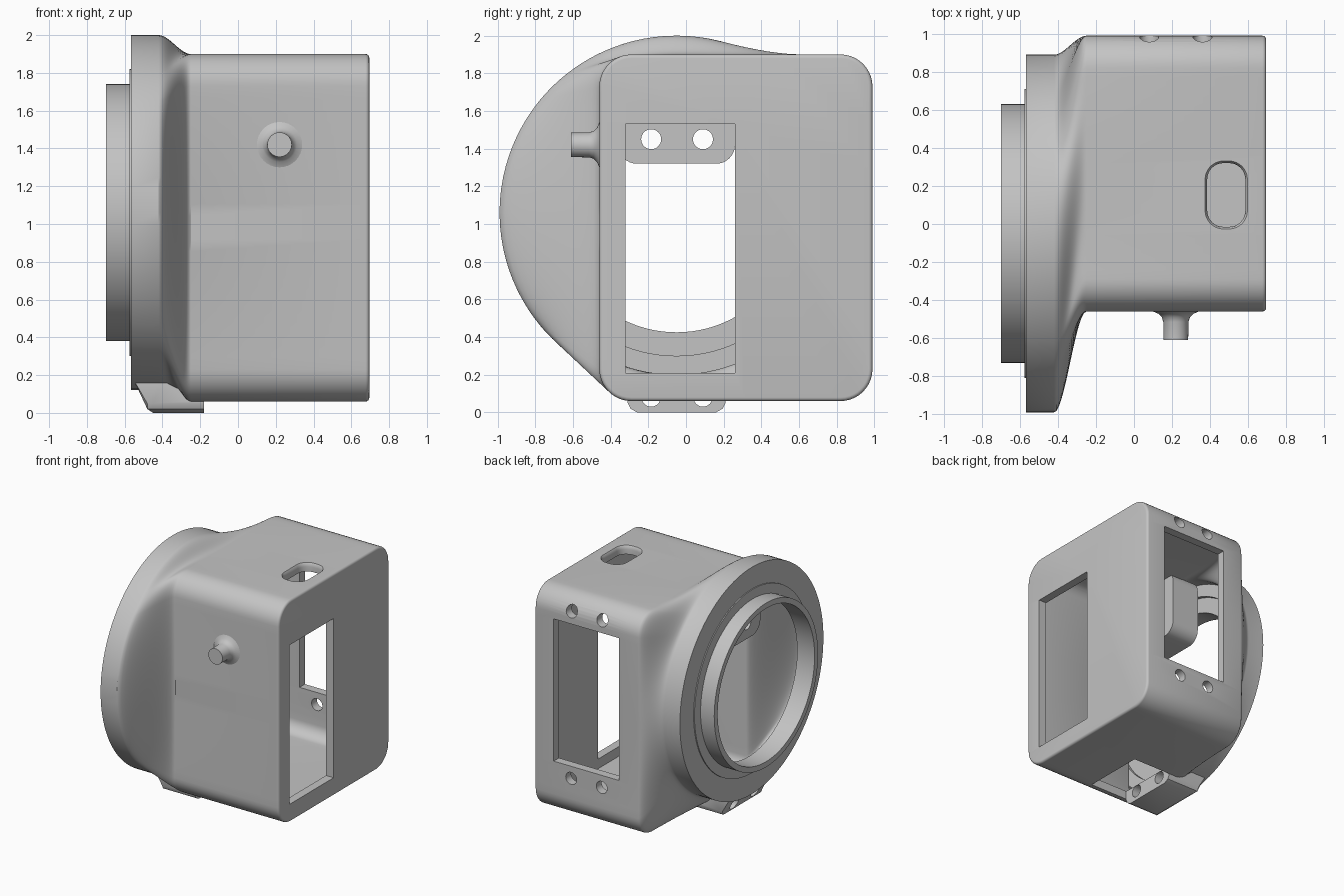
import bpy, bmesh, math
from mathutils import Vector, Matrix

cube = bpy.data.objects.get("Cube")
if cube:
    bpy.data.objects.remove(cube, do_unlink=True)

grey = bpy.data.materials.new("plain grey")
grey.use_nodes = True
colour = (0.55, 0.55, 0.55, 1)
grey.diffuse_color = colour
grey.node_tree.nodes["Principled BSDF"].inputs["Base Color"].default_value = colour

CY, CZ = -0.05, 1.06                      # lens axis
Y0, Y1, Z0, Z1 = -0.46, 0.99, 0.06, 1.90  # box outline
WALL = 0.07


def make_object(name, bm):
    bmesh.ops.recalc_face_normals(bm, faces=bm.faces)
    mesh = bpy.data.meshes.new(name)
    bm.to_mesh(mesh)
    bm.free()
    mesh.materials.append(grey)
    ob = bpy.data.objects.new(name, mesh)
    bpy.context.collection.objects.link(ob)
    return ob


def loft(name, sections):
    """Skin a list of closed loops and cap both ends."""
    bm = bmesh.new()
    loops = [[bm.verts.new(p) for p in s] for s in sections]
    n = len(loops[0])
    for a, b in zip(loops, loops[1:]):
        for i in range(n):
            j = (i + 1) % n
            bm.faces.new((a[i], a[j], b[j], b[i]))
    bm.faces.new(loops[0])
    bm.faces.new(loops[-1])
    return make_object(name, bm)


def rounded(u0, u1, v0, v1, r, steps=8, edge=1):
    """Rounded rectangle outline, with its straight sides split."""
    corners = [(u1 - r, v1 - r), (u0 + r, v1 - r), (u0 + r, v0 + r), (u1 - r, v0 + r)]
    arcs = []
    for k, (u, v) in enumerate(corners):
        arcs.append([Vector((u + r * math.cos((k + i / steps) * math.pi / 2),
                             v + r * math.sin((k + i / steps) * math.pi / 2)))
                     for i in range(steps + 1)])
    pts = []
    for k, arc in enumerate(arcs):
        pts += arc
        nxt = arcs[(k + 1) % 4][0]
        pts += [arc[-1].lerp(nxt, i / edge) for i in range(1, edge)]
    return pts


def cylinder(name, r, centre, axis, depth, segs=32):
    bm = bmesh.new()
    rot = Vector((0, 0, 1)).rotation_difference(Vector(axis)).to_matrix().to_4x4()
    bmesh.ops.create_cone(bm, cap_ends=True, segments=segs, radius1=r, radius2=r,
                          depth=depth, matrix=Matrix.Translation(centre) @ rot)
    return make_object(name, bm)


def block(name, x0, x1, y0, y1, z0, z1):
    return loft(name, [[(x, y0, z0), (x, y1, z0), (x, y1, z1), (x, y0, z1)] for x in (x0, x1)])


def combine(target, tool, operation):
    mod = target.modifiers.new(tool.name, 'BOOLEAN')
    mod.operation, mod.solver, mod.object = operation, 'EXACT', tool
    bpy.context.view_layer.objects.active = target
    bpy.ops.object.modifier_apply(modifier=mod.name)
    bpy.data.objects.remove(tool, do_unlink=True)


# Housing: one skin from the box end over the flange and collar, then back inside
def box_outline(inset):
    return rounded(Y0 + inset, Y1 - inset, Z0 + inset, Z1 - inset,
                   max(0.17 - inset, 0.05), steps=10, edge=24)


# Box corners run to the diagonals of the flange
directions = [Vector(((p.x - (Y0 + Y1) / 2) / (Y1 - Y0),
                      (p.y - (Z0 + Z1) / 2) / (Z1 - Z0))).normalized()
              for p in box_outline(0)]


def circle(r):
    return [Vector((CY, CZ)) + d * r for d in directions]


def at(x, pts):
    return [(x, p.x, p.y) for p in pts]


def blend(x0, x1, disc, box, steps=14):
    out = []
    for i in range(steps + 1):
        t = i / steps
        s = t * t * (3 - 2 * t)
        out.append(at(x0 + (x1 - x0) * t, [a.lerp(b, s) for a, b in zip(disc, box)]))
    return out


outer = [at(-0.70, circle(0.68)), at(-0.575, circle(0.68)), at(-0.575, circle(0.76)),
         at(-0.567, circle(0.76)), at(-0.567, circle(0.94))]
outer += blend(-0.42, -0.25, circle(0.94), box_outline(0))
for k in range(5):
    a = k / 4 * math.pi / 2
    outer.append(at(0.675 + 0.02 * math.sin(a), box_outline(0.02 * (1 - math.cos(a)))))
inner = [at(-0.70, circle(0.635)), at(-0.54, circle(0.635)), at(-0.54, circle(0.76)),
         at(-0.51, circle(0.76)), at(-0.51, circle(0.86))]
inner += blend(-0.44, -0.27, circle(0.86), box_outline(WALL))
inner.append(at(0.695 - WALL, box_outline(WALL)))
housing = loft("camera_housing", outer[::-1] + inner)

# Floor opening beside the lower hinge lug
combine(housing, block("floor_opening", -0.18, 0.17, -0.31, 0.21, -0.1, 0.2), 'DIFFERENCE')

# Lower hinge lug with a sloping nose
profile = [(-0.55, 0.17), (-0.48, 0.02), (-0.45, 0), (-0.18, 0), (-0.18, 0.12), (-0.30, 0.12), (-0.40, 0.17)]
lug = loft("lower_lug", [[(x, y, max(z, lift)) for x, z in profile]
                         for y, lift in ((-0.31, 0.05), (-0.295, 0.02), (-0.26, 0),
                                         (0.16, 0), (0.195, 0.02), (0.21, 0.05))])
combine(housing, lug, 'UNION')

# Upper hinge lug hanging from the roof behind the collar
hanger = rounded(-0.36, 0.26, 1.32, 1.87, 0.1)
combine(housing, loft("upper_lug", [at(-0.43, hanger), at(-0.18, hanger)]), 'UNION')

# Screw holes through the lugs
for y in (-0.185, 0.09):
    combine(housing, cylinder("lower_lug_hole", 0.05, (-0.35, y, 0.08), (1, 0, 0), 0.6), 'DIFFERENCE')
    combine(housing, cylinder("upper_lug_hole", 0.053, (-0.3, y, 1.45), (1, 0, 0), 0.4), 'DIFFERENCE')

# Side and back windows
combine(housing, block("side_window", 0.5, 0.8, -0.32, 0.26, 0.21, 1.53), 'DIFFERENCE')
combine(housing, block("back_window", -0.08, 0.52, 0.8, 1.1, 0.50, 1.68), 'DIFFERENCE')

# Screw holes above and below the back window
for x in (0.08, 0.36):
    for z in (0.40, 1.78):
        combine(housing, cylinder("back_hole", 0.05, (x, 0.95, z), (0, 1, 0), 0.3), 'DIFFERENCE')

# Button slot in the roof, eased at its rim
slot = []
for z, grow in ((1.75, 0), (1.87, 0), (1.89, 0.004), (1.901, 0.012), (1.95, 0.012)):
    slot.append([(p.x, p.y, z) for p in
                 rounded(0.385 - grow, 0.585 + grow, -0.015 - grow, 0.32 + grow, 0.085 + grow)])
combine(housing, loft("button_slot", slot), 'DIFFERENCE')

# Front peg with a flared foot
peg = []
for r, y in ((0.12, -0.43), (0.12, -0.46), (0.092, -0.472), (0.074, -0.49), (0.066, -0.515), (0.065, -0.61)):
    peg.append([(0.22 + r * math.cos(i * math.tau / 32), y, 1.42 + r * math.sin(i * math.tau / 32))
                for i in range(32)])
front_peg = loft("front_peg", peg)

for ob in (housing, front_peg):
    bpy.ops.object.select_all(action='DESELECT')
    ob.select_set(True)
    bpy.context.view_layer.objects.active = ob
    bpy.ops.object.shade_smooth_by_angle(angle=math.radians(32))
